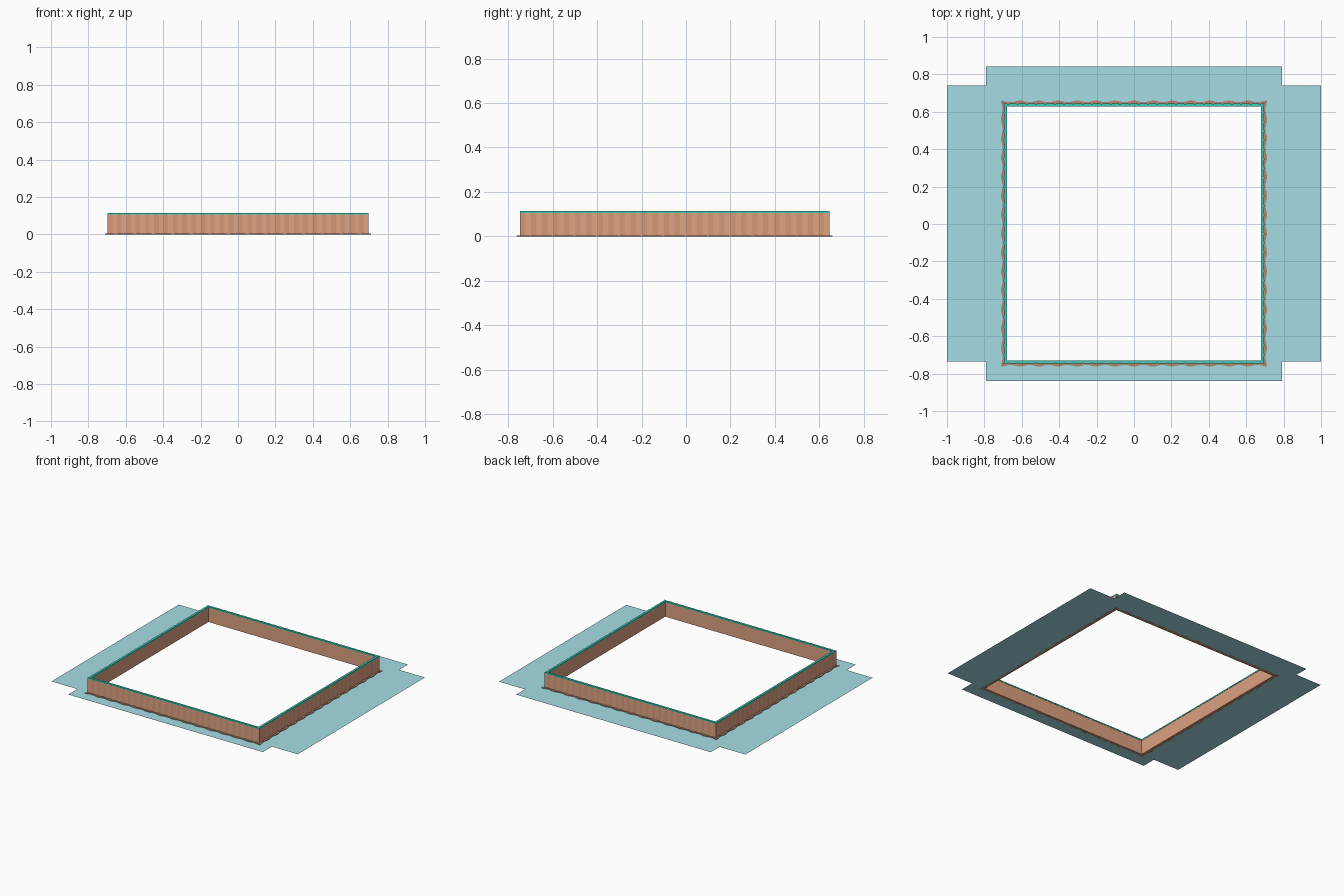
import bpy, bmesh, math

if "Cube" in bpy.data.objects:
    bpy.data.objects.remove(bpy.data.objects["Cube"])

CY = -0.051  # the frame sits slightly forward of centre


def material(name, color):
    m = bpy.data.materials.new(name)
    m.diffuse_color = color
    m.use_nodes = True
    m.node_tree.nodes["Principled BSDF"].inputs["Base Color"].default_value = m.diffuse_color
    return m


def finish(bm, name, mat):
    me = bpy.data.meshes.new(name)
    bm.to_mesh(me)
    bm.free()
    ob = bpy.data.objects.new(name, me)
    bpy.context.collection.objects.link(ob)
    me.materials.append(mat)
    return ob


def square_outline(half, depth, waves, steps):
    """Square loop whose sides dip inward in waves, leaving the corners full."""
    pts = []
    n = waves * steps
    for side in range(4):
        c, s = [(1, 0), (0, 1), (-1, 0), (0, -1)][side]
        for i in range(n):
            t = i / n
            u = -half + 2 * half * t
            v = -half + depth * (1 - math.cos(2 * math.pi * waves * t)) / 2
            pts.append((c * u - s * v, s * u + c * v + CY))
    return pts


def ring(name, inner, outer, depth, waves, steps, z0, z1, mat):
    """Square frame with a straight inside and a corrugated outside."""
    bm = bmesh.new()
    loops = []
    for half, d, z in ((inner, 0, z0), (outer, depth, z0),
                       (outer, depth, z1), (inner, 0, z1)):
        loops.append([bm.verts.new((x, y, z))
                      for x, y in square_outline(half, d, waves, steps)])
    n = len(loops[0])
    for k in range(4):
        a, b = loops[k], loops[(k + 1) % 4]
        for i in range(n):
            j = (i + 1) % n
            bm.faces.new((a[i], a[j], b[j], b[i]))
    bmesh.ops.recalc_face_normals(bm, faces=bm.faces)
    return finish(bm, name, mat)


clay = material("clay", (0.72, 0.36, 0.22, 1))
dark_clay = material("dark_clay", (0.45, 0.24, 0.16, 1))
teal = material("teal", (0.05, 0.62, 0.50, 1))
water = material("pale_blue", (0.38, 0.73, 0.79, 0.65))

# corrugated wall, scalloped foot and teal coping
ring("wall", 0.681, 0.697, 0.006, 28, 4, 0.0, 0.105, clay)
ring("scalloped_foot", 0.681, 0.711, 0.009, 14, 8, 0.0, 0.004, dark_clay)
ring("coping", 0.679, 0.697, 0.004, 28, 4, 0.105, 0.114, teal)

# flat cross-shaped apron around the frame
xs = [-1, -0.79, -0.70, 0.70, 0.79, 1]
ys = [-0.84, -0.75, -0.735, 0.648, 0.74, 0.842]
bm = bmesh.new()
for i in range(5):
    for j in range(5):
        corner = i in (0, 4) and j not in (2, 3)
        hole = i == 2 and j in (1, 2)
        if corner or hole:
            continue
        bm.faces.new([bm.verts.new((x, y, 0)) for x, y in (
            (xs[i], ys[j]), (xs[i + 1], ys[j]),
            (xs[i + 1], ys[j + 1]), (xs[i], ys[j + 1]))])
bmesh.ops.remove_doubles(bm, verts=bm.verts, dist=1e-5)
finish(bm, "flat_apron", water)
